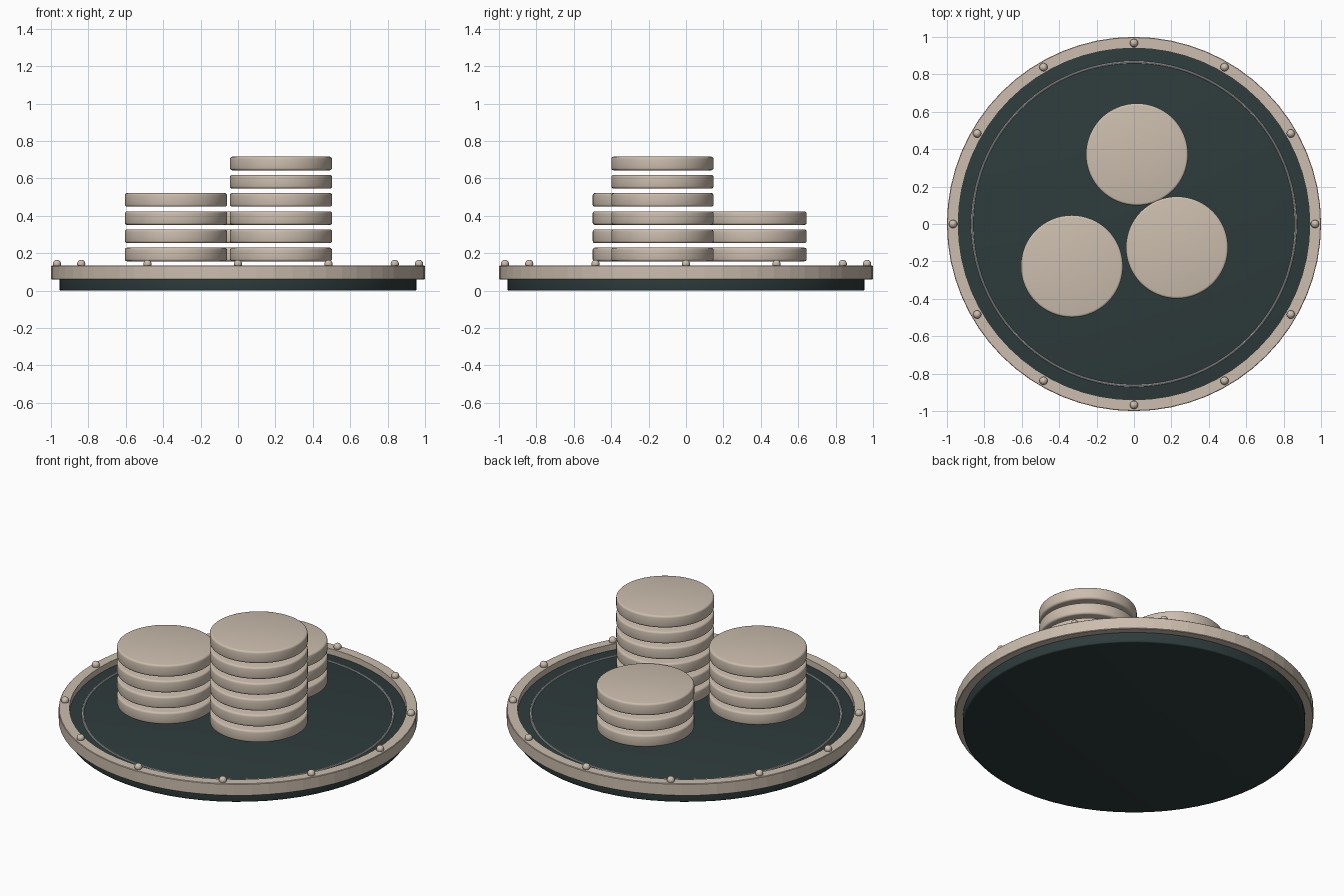
import bpy, bmesh, math

if "Cube" in bpy.data.objects:
    bpy.data.objects.remove(bpy.data.objects["Cube"])


def material(name, rgb):
    m = bpy.data.materials.new(name)
    m.diffuse_color = (*rgb, 1)
    m.use_nodes = True
    m.node_tree.nodes["Principled BSDF"].inputs["Base Color"].default_value = m.diffuse_color
    return m


CREAM = material("warm cream", (0.60, 0.51, 0.42))
DARK = material("dark teal", (0.027, 0.044, 0.044))
SILVER = material("pale grey", (0.55, 0.52, 0.52))


def finish(bm, name, mat, loc=(0, 0, 0), smooth=True):
    bmesh.ops.recalc_face_normals(bm, faces=bm.faces)
    me = bpy.data.meshes.new(name)
    bm.to_mesh(me)
    bm.free()
    me.materials.append(mat)
    ob = bpy.data.objects.new(name, me)
    ob.location = loc
    bpy.context.collection.objects.link(ob)
    if smooth:
        bpy.ops.object.select_all(action='DESELECT')
        ob.select_set(True)
        bpy.context.view_layer.objects.active = ob
        bpy.ops.object.shade_smooth_by_angle(angle=math.radians(35))
    return ob


def lathe(name, profile, segs, mat, loc=(0, 0, 0), closed=False, smooth=True):
    """Spin (radius, z) points round z; open profiles are capped."""
    bm = bmesh.new()
    rings = [[bm.verts.new((r * math.cos(2 * math.pi * i / segs),
                            r * math.sin(2 * math.pi * i / segs), z))
              for i in range(segs)] for r, z in profile]
    pairs = list(zip(rings, rings[1:]))
    if closed:
        pairs.append((rings[-1], rings[0]))
    else:
        bm.faces.new(rings[0])
        bm.faces.new(rings[-1])
    for a, b in pairs:
        for i in range(segs):
            j = (i + 1) % segs
            bm.faces.new((a[i], a[j], b[j], b[i]))
    return finish(bm, name, mat, loc, smooth)


def disc_profile(r, h, bevel):
    """Cylinder outline with rounded edges."""
    arc = [(math.cos(t), math.sin(t)) for t in (0, math.pi / 6, math.pi / 3, math.pi / 2)]
    low = [(r - bevel + bevel * c, bevel - bevel * s) for c, s in reversed(arc)]
    high = [(r - bevel + bevel * c, h - bevel + bevel * s) for c, s in arc]
    return low + high


# Tray: dark base, raised rim and thin inlaid ring
lathe("tray_base", disc_profile(0.955, 0.097, 0.008), 64, DARK)
lathe("tray_rim", [(0.94, 0.06), (0.997, 0.06), (1.0, 0.063), (1.0, 0.131),
                   (0.997, 0.134), (0.94, 0.134)], 64, CREAM, closed=True, smooth=False)
lathe("inlay_ring", [(0.865 + 0.006 * math.cos(k * math.pi / 4),
                      0.097 + 0.005 * math.sin(k * math.pi / 4)) for k in range(8)],
      96, SILVER, closed=True)

# Studs round the rim
for i in range(12):
    a = math.radians(30 * i)
    bm = bmesh.new()
    bmesh.ops.create_uvsphere(bm, u_segments=16, v_segments=10, radius=0.022)
    finish(bm, f"rim_stud_{i + 1}", CREAM, (0.968 * math.cos(a), 0.968 * math.sin(a), 0.143))

# Three stacks of counters with small gaps between them
stacks = {"back": (0.016, 0.372, 3), "right": (0.23, -0.126, 6), "left": (-0.332, -0.226, 4)}
for side, (x, y, count) in stacks.items():
    for k in range(count):
        lathe(f"{side}_stack_counter_{k + 1}", disc_profile(0.273, 0.073, 0.012), 64,
              CREAM, (x, y, 0.157 + 0.0973 * k))
